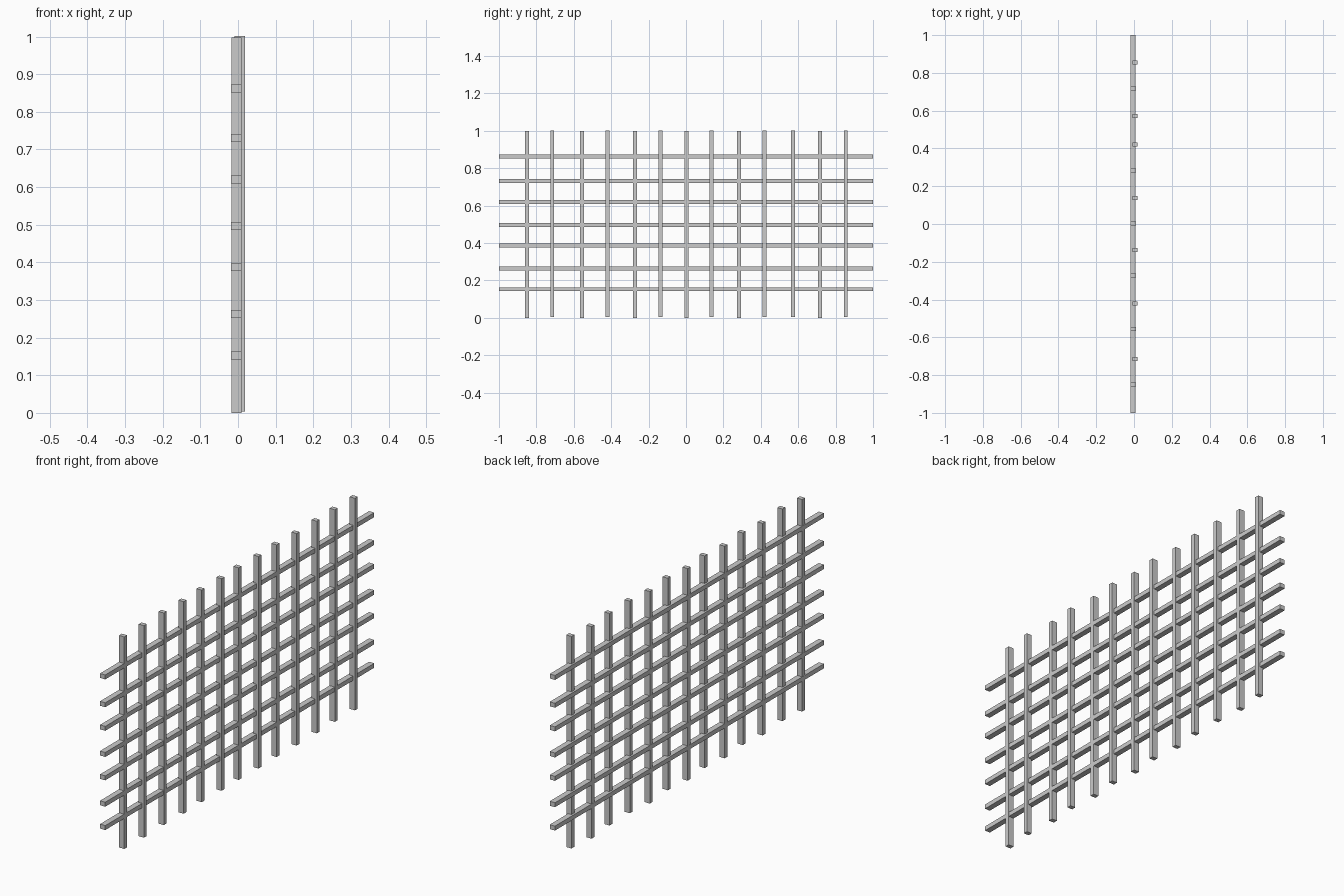
import bpy

if "Cube" in bpy.data.objects:
    bpy.data.objects.remove(bpy.data.objects["Cube"])


def bar(name, x0, x1, y0, y1, z0, z1):
    bpy.ops.mesh.primitive_cube_add(size=1, location=((x0 + x1) / 2, (y0 + y1) / 2, (z0 + z1) / 2))
    ob = bpy.context.object
    ob.name = name
    ob.scale = (x1 - x0, y1 - y0, z1 - z0)
    bpy.ops.object.transform_apply(location=False, rotation=False, scale=True)


HALF = 0.0105   # half of bar width
DEPTH = 0.027   # bar depth along x

# Horizontal bars
for i, z in enumerate((0.153, 0.263, 0.387, 0.497, 0.62, 0.731, 0.862)):
    bar(f"horizontal_bar_{i + 1}", -0.018, -0.018 + DEPTH, -1, 1, z - HALF, z + HALF)

# Vertical bars: some sit slightly further out and higher than the others
verticals = ((-0.849, 0), (-0.715, 1), (-0.555, 0), (-0.42, 1), (-0.273, 0),
             (-0.137, 1), (0.002, 0), (0.137, 1), (0.284, 0), (0.42, 1),
             (0.571, 1), (0.717, 0), (0.854, 1))
for i, (y, out) in enumerate(verticals):
    x = -0.009 if out else -0.0175
    z = 0.004 if out else 0
    bar(f"vertical_bar_{i + 1}", x, x + DEPTH, y - HALF, y + HALF, z, z + 0.998)
